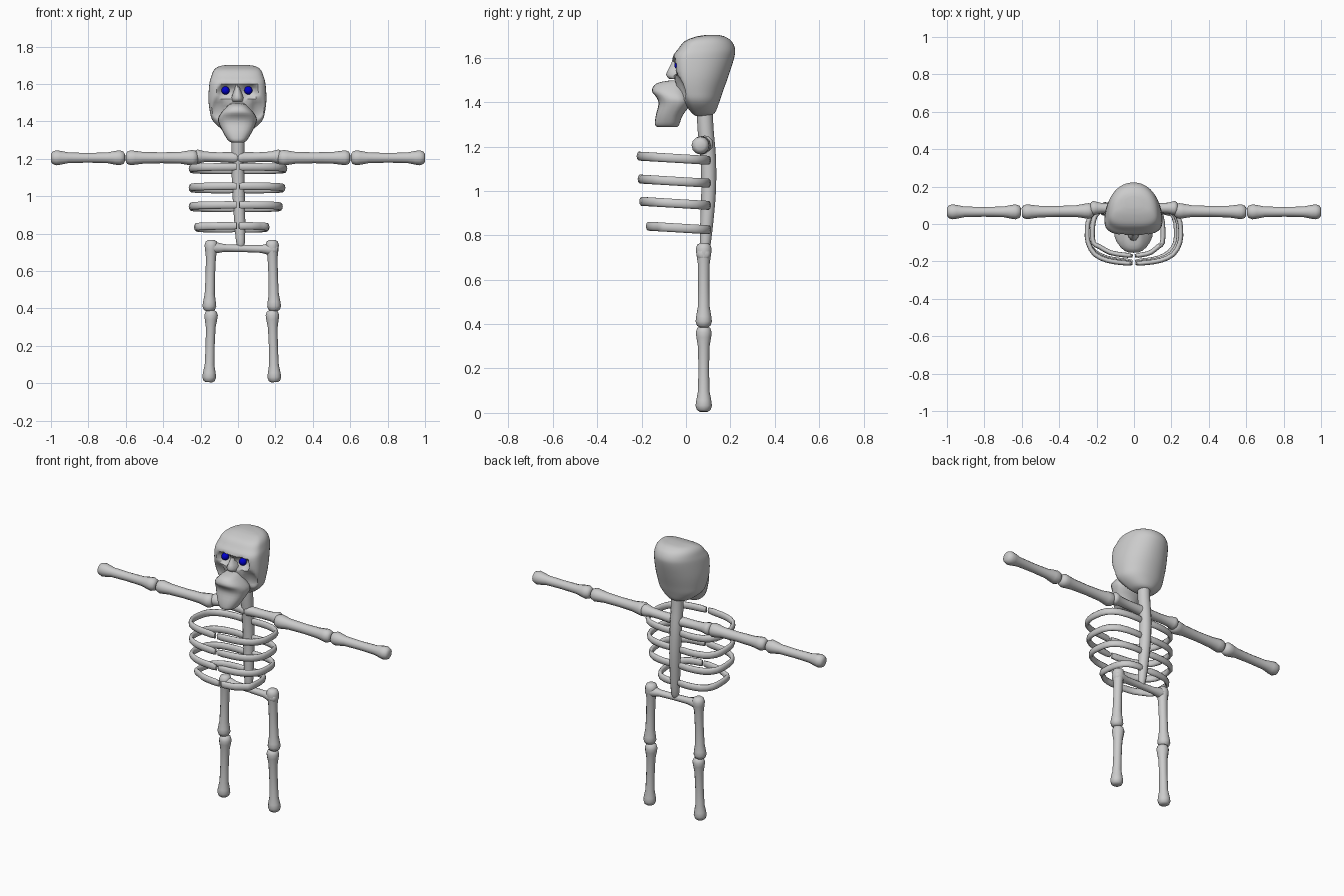
import bpy, bmesh, math
from mathutils import Vector

cube = bpy.data.objects.get("Cube")
if cube:
    bpy.data.objects.remove(cube, do_unlink=True)


def material(name, rgb):
    m = bpy.data.materials.new(name)
    m.use_nodes = True
    m.diffuse_color = (*rgb, 1)
    m.node_tree.nodes["Principled BSDF"].inputs["Base Color"].default_value = (*rgb, 1)
    return m


BONE = material("bone grey", (0.6, 0.6, 0.6))
BLUE = material("eye blue", (0.0, 0.0, 0.6))


def loft(name, rings, mat=BONE, angle=50):
    """Skin a list of equal-length point rings and cap both ends."""
    bm = bmesh.new()
    loops = [[bm.verts.new(p) for p in ring] for ring in rings]
    n = len(loops[0])
    for a, b in zip(loops, loops[1:]):
        for i in range(n):
            j = (i + 1) % n
            bm.faces.new((a[i], a[j], b[j], b[i]))
    bm.faces.new(loops[0])
    bm.faces.new(loops[-1])
    bmesh.ops.recalc_face_normals(bm, faces=bm.faces)
    mesh = bpy.data.meshes.new(name)
    bm.to_mesh(mesh)
    bm.free()
    mesh.materials.append(mat)
    ob = bpy.data.objects.new(name, mesh)
    bpy.context.collection.objects.link(ob)
    bpy.ops.object.select_all(action='DESELECT')
    ob.select_set(True)
    bpy.context.view_layer.objects.active = ob
    bpy.ops.object.shade_smooth_by_angle(angle=math.radians(angle))
    return ob


def tube(name, points, radii, sides=12):
    """Sweep an ellipse of (side, up) radii along a path."""
    pts = [Vector(p) for p in points]
    rings = []
    for k, p in enumerate(pts):
        t = (pts[min(k + 1, len(pts) - 1)] - pts[max(k - 1, 0)]).normalized()
        up = Vector((0, 1, 0)) if abs(t.z) > 0.8 else Vector((0, 0, 1))
        side = t.cross(up).normalized()
        up = side.cross(t)
        rs, ru = radii[k]
        rings.append([p + side * rs * math.cos(a) + up * ru * math.sin(a)
                      for a in (math.tau * i / sides for i in range(sides))])
    return loft(name, rings)


def bone(name, a, b, shaft=0.027, k1=0.04, k2=0.04):
    """Long bone: slim shaft swelling into a rounded knob at each end."""
    a, b = Vector(a), Vector(b)
    prof = [(0, k1 * .5), (.02, k1 * .82), (.07, k1), (.13, k1 * .92), (.24, shaft * 1.08),
            (.5, shaft), (.76, shaft * 1.08), (.87, k2 * .92), (.93, k2), (.98, k2 * .82), (1, k2 * .5)]
    tube(name, [a.lerp(b, t) for t, r in prof], [(r, r) for t, r in prof])


def interpolate(rows, steps):
    """Catmull-Rom through rows of numbers."""
    out = []
    for i in range(len(rows) - 1):
        quad = [rows[max(i - 1, 0)], rows[i], rows[i + 1], rows[min(i + 2, len(rows) - 1)]]
        for s in range(steps):
            t = s / steps
            out.append([0.5 * (2 * q + (r - p) * t + (2 * p - 5 * q + 4 * r - u) * t * t
                               + (3 * q - p - 3 * r + u) * t ** 3) for p, q, r, u in zip(*quad)])
    return out + [list(rows[-1])]


def head_part(name, rows, widest, square, steps=4, sides=48, shape=None):
    """Horizontal sections given as (z, half width, front y, back y)."""
    rings = []
    for z, hw, yf, yb in interpolate(rows, steps):
        yc = yf + widest * (yb - yf)
        ring = []
        for i in range(sides):
            c, s = math.cos(math.tau * i / sides), math.sin(math.tau * i / sides)
            e = square if s < 0 else 0.95
            x = hw * math.copysign(abs(c) ** e, c)
            y = yc + (yb - yc if s > 0 else yc - yf) * math.copysign(abs(s) ** e, s)
            p = Vector((x - 0.003, y, z))
            ring.append(shape(p) if shape else p)
        rings.append(ring)
    return loft(name, rings)


# Arms and collar bones
for side, s in (("left", 1), ("right", -1)):
    bone(side + "_forearm", (s * 0.605, .065, 1.205), (s, .065, 1.205), .026)
    bone(side + "_upper_arm", (s * 0.215, .07, 1.205), (s * 0.6, .065, 1.205), .029, .042)
    bone(side + "_collar_bone", (s * -0.005, .085, 1.205), (s * 0.235, .085, 1.212), .026, .032, .038)

# Legs and pelvis
for side, s in (("left", 1), ("right", -1)):
    x = 0.02 + s * 0.17
    bone(side + "_thigh", (x - s * .008, .08, .765), (x + s * .004, .08, .385), .025, .036, .037)
    bone(side + "_shin", (x - s * .007, .08, .39), (x + s * .005, .08, .005), .024, .036, .037)
bone("pelvis_bar", (-0.165, .08, .725), (0.215, .08, .715), .019, .032, .034)

# Spine, bowed backward
spine = interpolate([(.015, .085, .72, .012), (.014, .086, .75, .023), (.01, .093, .85, .029),
                     (.004, .102, 1.0, .033), (0, .1, 1.15, .035), (0, .088, 1.28, .036),
                     (0, .083, 1.4, .036)], 3)
tube("spine", [p[:3] for p in spine], [(p[3], p[3]) for p in spine])

# Ribs: (back height, front reach, left width, right width)
for n, (z, front, wl, wr) in enumerate([(1.138, -.212, .25, .25), (1.035, -.207, .24, .25),
                                        (.935, -.2, .226, .25), (.825, -.17, .155, .222)], 1):
    for side, w in (("left", wl), ("right", -wr)):
        plan = [(.04, .095), (.35, .1), (.72, .085), (.94, .04), (1, -.03), (.98, -.1),
                (.84, front + .05), (.58, front + .018), (.3, front + .006), (.03, front)]
        path = [(w * u, y, z + (.1 - y) * .06) for u, y in interpolate(plan, 2)]
        mid = len(path) - 2
        tube(f"{side}_rib_{n}", path,
             [(.008, .015)] + [(.013, .021)] * mid + [(.008, .018)], 10)


# Skull with dented eye sockets and cheek hollows
def dents(p):
    if p.y < 0.06:
        for cx, cz, rx, rz, depth in ((.06, 1.56, .05, .042, .05), (.1, 1.47, .04, .06, .025)):
            d = ((abs(p.x) - cx) / rx) ** 2 + ((p.z - cz) / rz) ** 2
            if d < 1:
                p.y += depth * (1 - d) ** 0.7
    return p


head_part("skull", [(1.338, .035, .045, .1), (1.352, .075, .025, .13), (1.4, .13, -.01, .15),
                    (1.45, .147, -.035, .167), (1.52, .155, -.055, .192), (1.6, .15, -.06, .217),
                    (1.64, .14, -.035, .221), (1.675, .125, -.005, .205), (1.695, .095, .045, .175),
                    (1.702, .045, .085, .15)], .32, .65, shape=dents)
head_part("nose_bridge", [(1.61, .014, -.055, .02), (1.57, .018, -.068, .02),
                          (1.525, .034, -.09, .02), (1.505, .03, -.075, .02)], .6, .9, 2, 16)
head_part("jaw", [(1.498, .03, -.07, .0), (1.485, .05, -.132, .0), (1.452, .082, -.154, .01),
                  (1.42, .102, -.132, .02), (1.39, .1, -.124, .02), (1.34, .076, -.136, -.015),
                  (1.3, .052, -.14, -.03), (1.288, .035, -.13, -.04)], .6, .8, 3, 24)

# Eyes
for side, x in (("left", .055), ("right", -.067)):
    bpy.ops.mesh.primitive_uv_sphere_add(segments=16, ring_count=10, radius=.022,
                                         location=(x, -.03, 1.565))
    eye = bpy.context.object
    eye.name = side + "_eye"
    eye.data.materials.append(BLUE)
    bpy.ops.object.shade_smooth()
